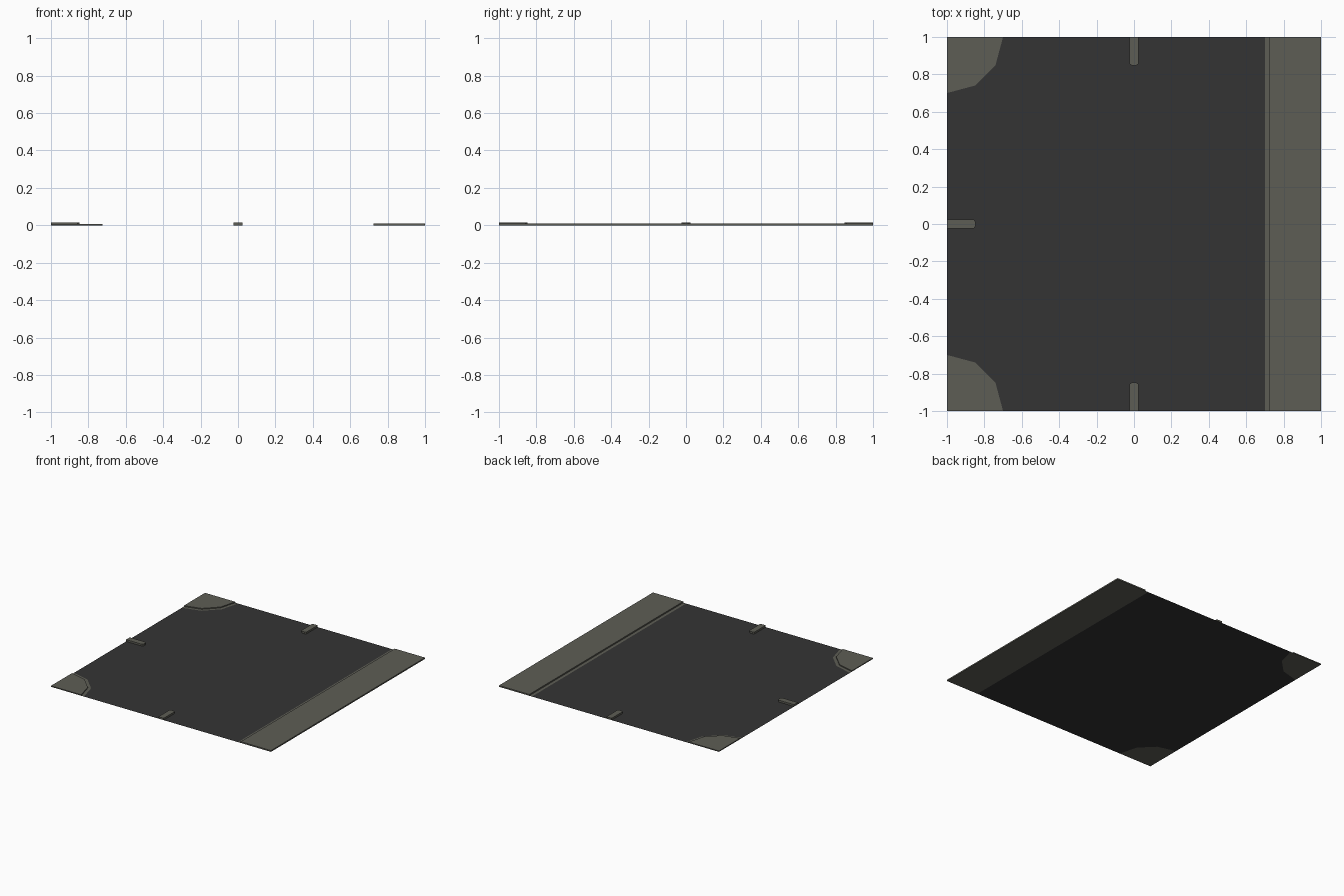
import bpy, bmesh, math

if "Cube" in bpy.data.objects:
    bpy.data.objects.remove(bpy.data.objects["Cube"])


def material(name, color):
    m = bpy.data.materials.new(name)
    m.diffuse_color = (*color, 1)
    m.use_nodes = True
    m.node_tree.nodes["Principled BSDF"].inputs["Base Color"].default_value = m.diffuse_color
    return m


ASPHALT = material("dark asphalt", (0.034, 0.034, 0.034))
CONCRETE = material("warm grey concrete", (0.110, 0.110, 0.091))


def plate(name, outline, mat, height=0.0):
    """Flat outline at z = 0, or a raised slab without underside if height is given."""
    bm = bmesh.new()
    top = bm.faces.new([bm.verts.new((x, y, height)) for x, y in outline])
    top.normal_update()
    if top.normal.z < 0:
        top.normal_flip()
    if height:
        loop = list(top.verts)
        low = [bm.verts.new((v.co.x, v.co.y, 0)) for v in loop]
        for i in range(len(loop)):
            j = (i + 1) % len(loop)
            bm.faces.new((low[i], low[j], loop[j], loop[i]))
    mesh = bpy.data.meshes.new(name)
    bm.to_mesh(mesh)
    bm.free()
    mesh.materials.append(mat)
    obj = bpy.data.objects.new(name, mesh)
    bpy.context.collection.objects.link(obj)
    return obj


def corner_arc(radius, side):
    """Three-segment quarter arc around the left corner at y = side."""
    return [(-1 + radius * math.cos(math.radians(a)),
             side * (1 - radius * math.sin(math.radians(a)))) for a in (0, 30, 60, 90)]


# Road surface, cut away at the two rounded corners and the pavement
plate("road", [(0.7, -1), (0.7, 1)] + corner_arc(0.3, 1) + corner_arc(0.3, -1)[::-1], ASPHALT)

# Straight pavement: flat gutter and raised walkway
plate("gutter", [(0.7, -1), (1, -1), (1, 1), (0.7, 1)], CONCRETE)
plate("walkway", [(0.725, -1), (1, -1), (1, 1), (0.725, 1)], CONCRETE, 0.011)

# Rounded pavement corners
for label, side in (("front", -1), ("back", 1)):
    plate(f"{label}_corner_gutter", corner_arc(0.3, side) + [(-1, side)], CONCRETE)
    plate(f"{label}_corner_walkway", corner_arc(0.275, side) + [(-1, side)], CONCRETE, 0.008)

# Raised lane markers with chamfered inner ends, on three sides
marker = [(1, -0.024), (1, 0.024), (0.857, 0.024), (0.848, 0.012),
          (0.848, -0.012), (0.857, -0.024)]
for label, angle in (("back", 90), ("left", 180), ("front", 270)):
    c, s = round(math.cos(math.radians(angle))), round(math.sin(math.radians(angle)))
    plate(f"{label}_lane_marker", [(c * x - s * y, s * x + c * y) for x, y in marker],
          CONCRETE, 0.015)
